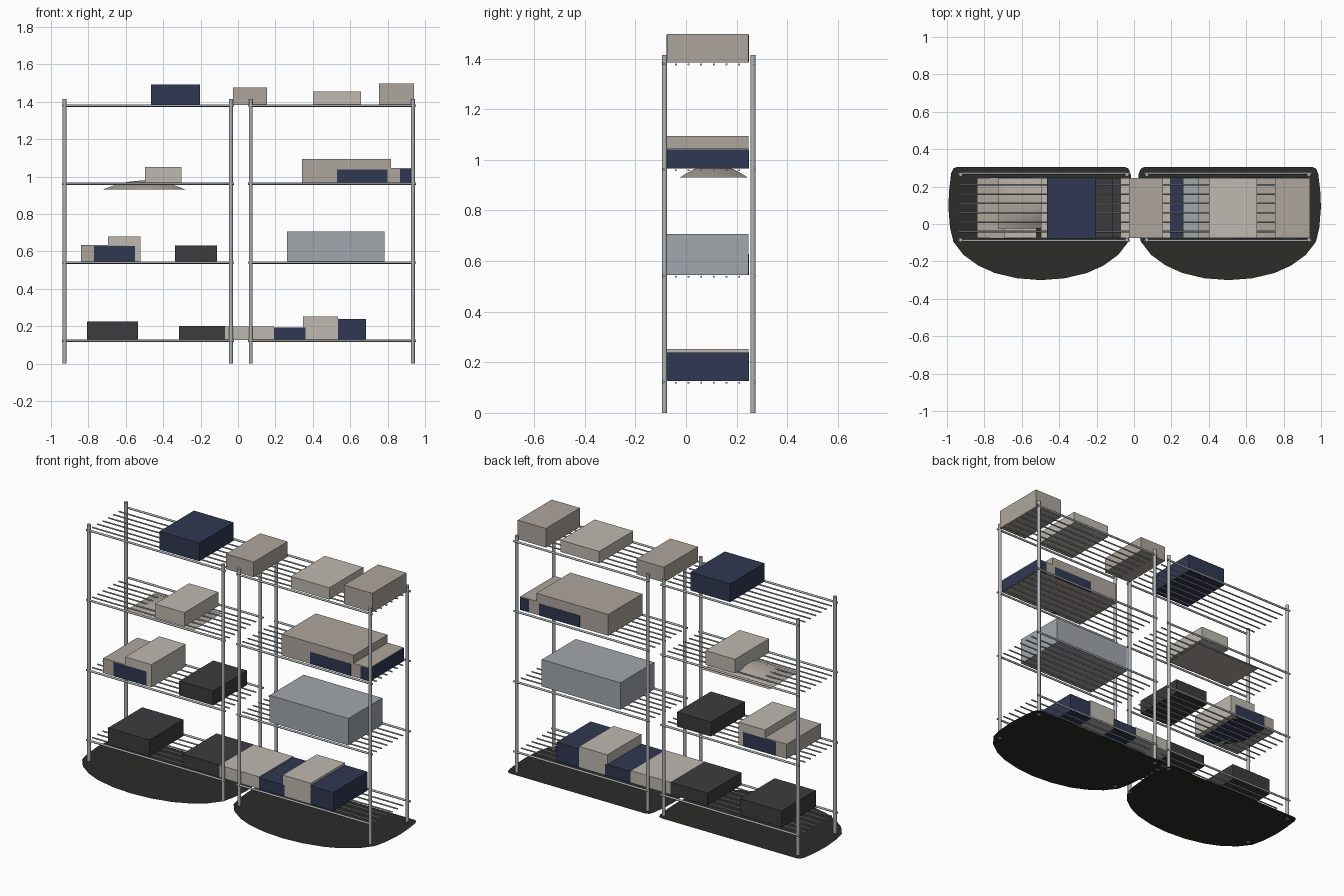
import bpy, bmesh, math
from mathutils import Vector

if "Cube" in bpy.data.objects:
    bpy.data.objects.remove(bpy.data.objects["Cube"])

def material(name, rgb):
    m = bpy.data.materials.new(name)
    m.diffuse_color = (*rgb, 1)
    m.use_nodes = True
    m.node_tree.nodes["Principled BSDF"].inputs["Base Color"].default_value = m.diffuse_color
    return m

METAL = material("metal", (0.42, 0.45, 0.46))
NAVY = material("navy", (0.03, 0.04, 0.085))
LIGHT = material("pale_grey", (0.52, 0.49, 0.44))
TAUPE = material("taupe", (0.42, 0.38, 0.34))
DARK = material("charcoal", (0.045, 0.045, 0.05))
BLUE = material("blue_grey", (0.36, 0.39, 0.42))
MAT = material("floor_mat", (0.025, 0.025, 0.022))

def finish(name, bm, mat):
    bmesh.ops.recalc_face_normals(bm, faces=bm.faces)
    me = bpy.data.meshes.new(name)
    bm.to_mesh(me)
    bm.free()
    me.materials.append(mat)
    ob = bpy.data.objects.new(name, me)
    bpy.context.collection.objects.link(ob)
    return ob

def rod(name, a, b, r, sides):
    bpy.ops.mesh.primitive_cylinder_add(vertices=sides, radius=r, depth=(Vector(b) - Vector(a)).length,
                                        location=(Vector(a) + Vector(b)) / 2)
    ob = bpy.context.object
    ob.name = name
    ob.rotation_euler = (Vector(b) - Vector(a)).to_track_quat('Z', 'Y').to_euler()
    ob.data.materials.append(METAL)
    bpy.ops.object.shade_smooth_by_angle(angle=math.radians(50))

def box(name, x0, x1, z0, z1, mat, y0=-0.075, y1=0.247):
    bm = bmesh.new()
    bmesh.ops.create_cube(bm, size=1)
    for v in bm.verts:
        v.co = (x1 if v.co.x > 0 else x0, y1 if v.co.y > 0 else y0, z1 if v.co.z > 0 else z0)
    return finish(name, bm, mat)

SHELVES = (0.122, 0.541, 0.962, 1.38)
YF, YB = -0.085, 0.265

# Two wire shelving units
for side, xa, xb in (("left", -0.927, -0.038), ("right", 0.068, 0.935)):
    for x in (xa, xb):
        for y in (YF, YB):
            rod(side + "_post", (x, y, 0), (x, y, 1.415), 0.0105, 16)
    for z in SHELVES:
        for y in (YF - 0.003, YB + 0.006):
            rod(side + "_shelf_rail", (xa - 0.015, y, z), (xb + 0.016, y, z), 0.006, 10)
        for i in range(6):
            y = -0.04 + 0.05 * i
            rod(side + "_shelf_wire", (xa - 0.01, y, z - 0.003), (xb + 0.01, y, z - 0.003), 0.0042, 8)

# Flat floor mats, straight at the back and rounded at the front
HALF = [(0.0, -0.3), (0.13, -0.29), (0.25, -0.262), (0.34, -0.222), (0.42, -0.165), (0.475, -0.095),
        (0.493, -0.02), (0.502, 0.09), (0.498, 0.18), (0.487, 0.27), (0.475, 0.297), (0.455, 0.305)]
for name, cx in (("left_floor_mat", -0.498), ("right_floor_mat", 0.505)):
    bm = bmesh.new()
    s = 0.985
    pts = HALF + [(-x, y) for x, y in reversed(HALF[1:])]
    bm.faces.new([bm.verts.new((max(-1, min(1, cx + x * s)), y, 0.001)) for x, y in pts])
    finish(name, bm, MAT)

# Boxes on each shelf: label, x0, x1, top, material
STOCK = [
    [("dark_box", -0.807, -0.535, 0.225, DARK), ("dark_box", -0.316, -0.07, 0.2, DARK),
     ("pale_box", -0.07, 0.193, 0.199, LIGHT), ("navy_box", 0.193, 0.362, 0.194, NAVY),
     ("pale_box", 0.348, 0.535, 0.252, LIGHT), ("navy_box", 0.535, 0.685, 0.238, NAVY)],
    [("taupe_box", -0.84, -0.6, 0.633, TAUPE), ("pale_box", -0.695, -0.52, 0.68, LIGHT),
     ("navy_box", -0.77, -0.552, 0.628, NAVY), ("dark_box", -0.337, -0.112, 0.631, DARK),
     ("storage_crate", 0.262, 0.783, 0.706, BLUE)],
    [("pale_box", -0.497, -0.302, 1.05, LIGHT), ("large_taupe_box", 0.342, 0.818, 1.094, TAUPE),
     ("navy_box", 0.53, 0.80, 1.037, NAVY), ("pale_box", 0.77, 0.924, 1.046, TAUPE),
     ("navy_box", 0.866, 0.927, 1.041, NAVY)],
    [("navy_box", -0.466, -0.203, 1.493, NAVY), ("taupe_box", -0.027, 0.156, 1.475, TAUPE),
     ("pale_box", 0.402, 0.657, 1.455, LIGHT), ("tall_taupe_box", 0.755, 0.942, 1.498, TAUPE)],
]
for z, row in zip(SHELVES, STOCK):
    for label, x0, x1, top, mat in row:
        lip = 0.0015 if mat == NAVY else 0
        box(label, x0, x1, z + 0.004, top, mat, -0.075 - lip, 0.247 + lip)

# Soft folded cloth: rectangular base rising to a low crown
bm = bmesh.new()
rings = []
for k, z in ((1.0, 0.93), (0.8, 0.947), (0.58, 0.963), (0.35, 0.973), (0.12, 0.978)):
    rings.append([bm.verts.new((-0.502 + sx * 0.224 * k, 0.11 + sy * 0.135 * k, z))
                  for sx, sy in ((-1, -1), (0, -1), (1, -1), (1, 0), (1, 1), (0, 1), (-1, 1), (-1, 0))])
for a, b in zip(rings, rings[1:]):
    for i in range(8):
        j = (i + 1) % 8
        bm.faces.new((a[i], a[j], b[j], b[i]))
bm.faces.new(rings[0])
bm.faces.new(rings[-1])
cloth = finish("folded_cloth", bm, TAUPE)
bpy.context.view_layer.objects.active = cloth
bpy.ops.object.select_all(action='DESELECT')
cloth.select_set(True)
bpy.ops.object.shade_smooth_by_angle(angle=math.radians(40))
